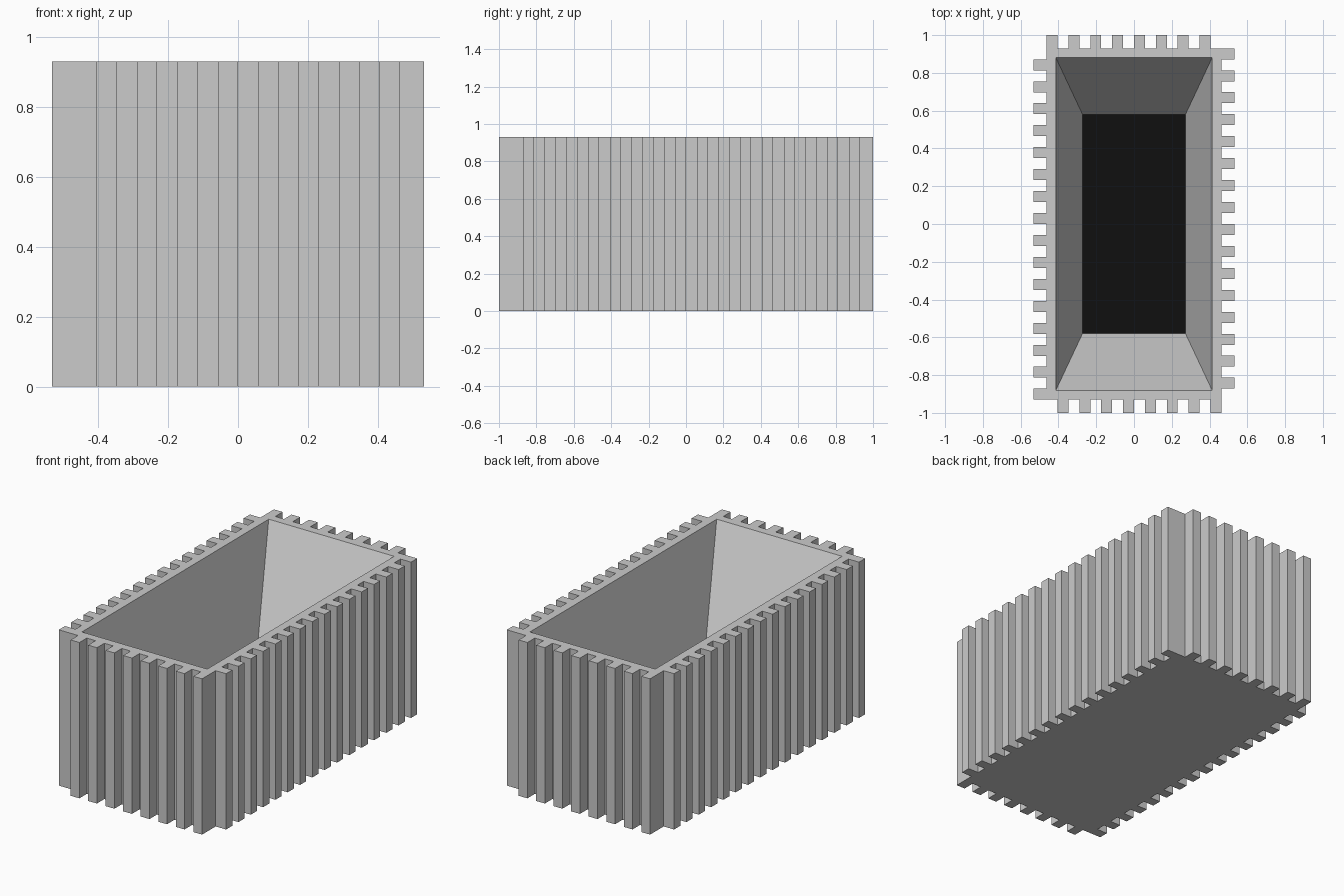
import bpy, bmesh

if "Cube" in bpy.data.objects:
    bpy.data.objects.remove(bpy.data.objects["Cube"])

HX, HY = 0.463, 0.93      # body half sizes inside the slat grooves
OX, OY = 0.532, 1.0       # half sizes over the slats
HEIGHT, FLOOR = 0.93, 0.37


def comb(half, inner, outer, cells):
    """Slats on every odd cell along one side, as (along, outward) pairs."""
    step = 2 * half / cells
    pts = []
    for k in range(1, cells, 2):
        a, b = -half + k * step, -half + (k + 1) * step
        pts += [(a, inner), (a, outer), (b, outer), (b, inner)]
    return pts[:-1]       # the last slat runs straight into the next side


def rect(hx, hy):
    return [(-hx, -hy), (hx, -hy), (hx, hy), (-hx, hy)]


def ring(bm, pts, z):
    return [bm.verts.new((x, y, z)) for x, y in pts]


def bridge(bm, low, high):
    n = len(low)
    for i in range(n):
        j = (i + 1) % n
        bm.faces.new((low[i], low[j], high[j], high[i]))


def loop_edges(bm, verts):
    return [bm.edges.get((verts[i - 1], verts[i])) for i in range(len(verts))]


def finish(bm, name):
    mesh = bpy.data.meshes.new(name)
    bm.to_mesh(mesh)
    bm.free()
    obj = bpy.data.objects.new(name, mesh)
    bpy.context.collection.objects.link(obj)
    return obj


# Slatted outline: front and right sides, then the same turned half a circle
half = [(a, -o) for a, o in comb(HX, HY, OY, 16)]
half += [(o, a) for a, o in comb(HY, HX, OX, 32)]
outline = half + [(-x, -y) for x, y in half]

# Planter body: slatted outside, base, rim and sloping inner walls
bm = bmesh.new()
base = ring(bm, outline, 0)
top = ring(bm, outline, HEIGHT)
bridge(bm, base, top)
bm.faces.new(base[::-1])
mouth = ring(bm, rect(0.414, 0.881), HEIGHT)
bed = ring(bm, rect(0.272, 0.579), FLOOR)
bridge(bm, mouth, bed)
bmesh.ops.triangle_fill(bm, use_beauty=True, normal=(0, 0, 1),
                        edges=loop_edges(bm, top) + loop_edges(bm, mouth))
for f in bm.faces:        # rim faces up
    f.normal_update()
    if f.calc_center_median().z > HEIGHT - 0.001 and f.normal.z < 0:
        f.normal_flip()
finish(bm, "planter_body")

# Dark soil bed closing the bottom of the cavity
bm = bmesh.new()
bm.faces.new(ring(bm, rect(0.272, 0.579), FLOOR))
soil = finish(bm, "soil_bed")
mat = bpy.data.materials.new("dark_soil")
mat.diffuse_color = (0.005, 0.005, 0.005, 1)
mat.use_nodes = True
mat.node_tree.nodes["Principled BSDF"].inputs["Base Color"].default_value = mat.diffuse_color
soil.data.materials.append(mat)
